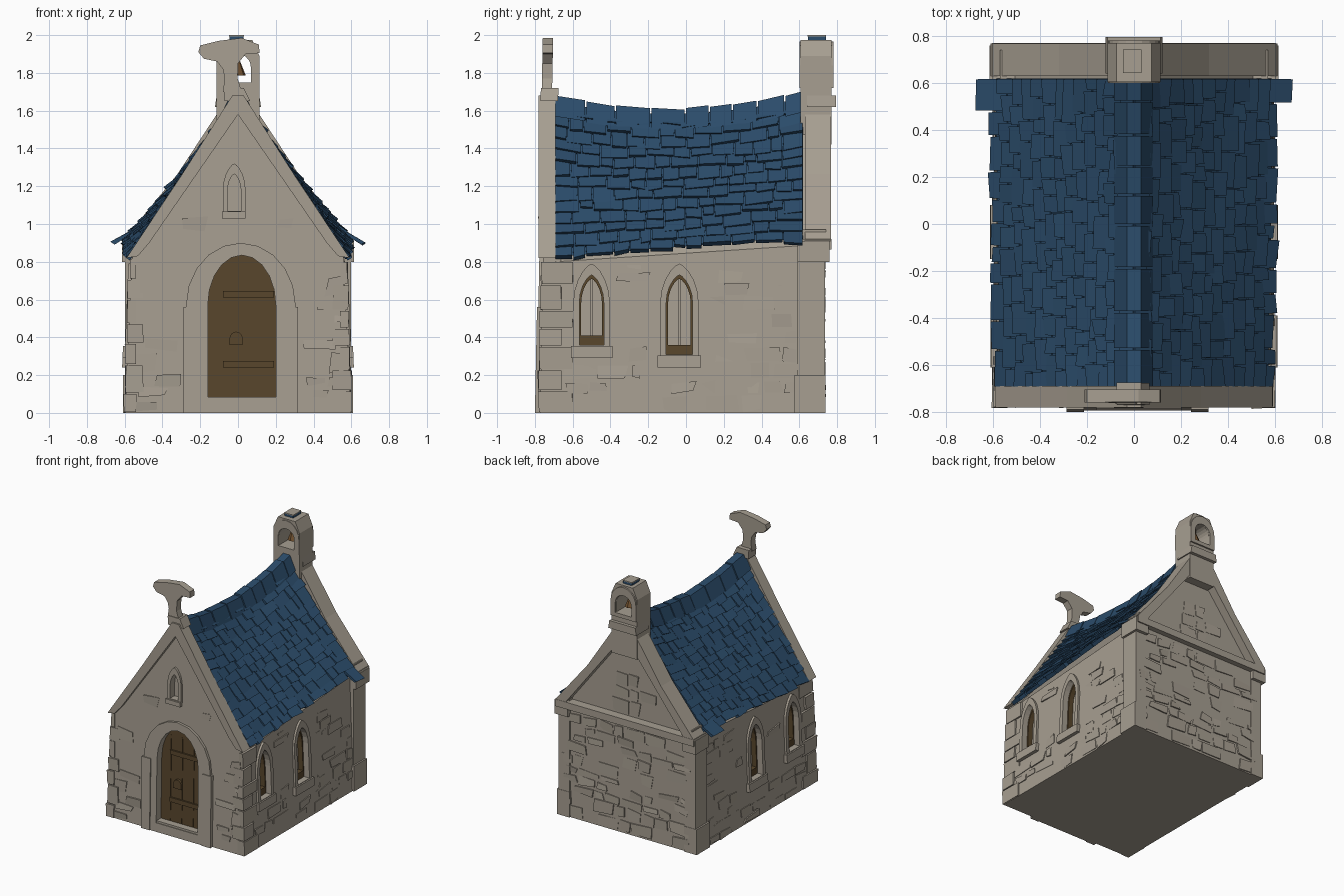
import bpy, bmesh, math, random
from mathutils import Vector

if "Cube" in bpy.data.objects:
    bpy.data.objects.remove(bpy.data.objects["Cube"])

random.seed(4)
R = random.uniform


def material(name, rgb):
    m = bpy.data.materials.new(name)
    m.diffuse_color = (*rgb, 1)
    m.use_nodes = True
    m.node_tree.nodes["Principled BSDF"].inputs["Base Color"].default_value = m.diffuse_color
    return m


STONE = material("warm grey stone", (0.385, 0.343, 0.283))
SLATE = material("blue slate", (0.024, 0.072, 0.145))
WOOD = material("dark brown wood", (0.098, 0.061, 0.025))
BRONZE = material("bronze", (0.17, 0.085, 0.03))

# Wall frames: u along the wall, d outward, z up; front and sides lean inward
FRONT = lambda u, d, z: Vector((u, -(d + .018 - .02 * z), z))
BACK = lambda u, d, z: Vector((u, d, z))
RIGHT = lambda u, d, z: Vector((d + .015 - .04 * z, u, z))
LEFT = lambda u, d, z: Vector((-d - .015 + .04 * z, u, z))


def finish(name, bm, mat):
    bmesh.ops.recalc_face_normals(bm, faces=bm.faces)
    me = bpy.data.meshes.new(name)
    bm.to_mesh(me)
    bm.free()
    me.materials.append(mat)
    ob = bpy.data.objects.new(name, me)
    bpy.context.collection.objects.link(ob)
    return ob


def loft(bm, a, b):
    va, vb = [bm.verts.new(p) for p in a], [bm.verts.new(p) for p in b]
    bm.faces.new(va)
    bm.faces.new(vb[::-1])
    n = len(va)
    for i in range(n):
        bm.faces.new((va[i], vb[i], vb[(i + 1) % n], va[(i + 1) % n]))


def prism(name, outline, d0, d1, frame, mat):
    bm = bmesh.new()
    loft(bm, [frame(u, d0, z) for u, z in outline], [frame(u, d1, z) for u, z in outline])
    return finish(name, bm, mat)


def ring(name, outer, inner, d0, d1, frame, mat):
    bm = bmesh.new()
    loops = [[bm.verts.new(frame(u, d, z)) for u, z in o]
             for o, d in ((outer, d0), (outer, d1), (inner, d1), (inner, d0))]
    n = len(outer)
    for k in range(4):
        a, b = loops[k], loops[(k + 1) % 4]
        for i in range(n):
            bm.faces.new((a[i], a[(i + 1) % n], b[(i + 1) % n], b[i]))
    return finish(name, bm, mat)


def rect(u0, u1, z0, z1):
    return [(u0, z0), (u1, z0), (u1, z1), (u0, z1)]


def arch(c, w, z0, spring, top, power=1.0, n=5):
    """Arch outline; power 1 is round, larger is more pointed."""
    side = []
    for i in range(n + 1):
        t = math.pi / 2 * i / n
        side.append((w * math.cos(t) ** power, spring + (top - spring) * math.sin(t)))
    right = [(w, z0)] + side
    return [(c + u, z) for u, z in right] + [(c - u, z) for u, z in right[-2::-1]]


def cut(ob, cutter):
    mod = ob.modifiers.new("opening", 'BOOLEAN')
    mod.operation, mod.object, mod.solver = 'DIFFERENCE', cutter, 'EXACT'
    bpy.context.view_layer.objects.active = ob
    bpy.ops.object.modifier_apply(modifier=mod.name)
    bpy.data.objects.remove(cutter)


# Walls
front_wall = prism("front_wall", [(-.597, 0), (.597, 0), (.56, .82), (0, 1.62), (-.56, .82)], .66, .755, FRONT, STONE)
body = prism("nave_walls", [(-.595, 0), (.595, 0), (.562, .8), (0, 1.46), (-.562, .8)], -.69, .68, BACK, STONE)
for v in body.data.vertices:
    if v.co.y > 0 and .5 < v.co.z < 1:
        v.co.z += .09
prism("back_wall", rect(-.585, .585, 0, .88), .60, .728, BACK, STONE)
prism("back_cornice", rect(-.605, .605, .865, .92), .61, .77, BACK, STONE)
prism("back_gable", [(-.56, .9), (.56, .9), (0, 1.62)], .61, .70, BACK, STONE)

# Door
cut(front_wall, prism("cutter", arch(.02, .19, .08, .57, .84), .70, .9, FRONT, STONE))
prism("door", arch(.02, .19, .08, .57, .84), .68, .715, FRONT, WOOD)
ring("door_frame", arch(.015, .29, 0, .57, .9), arch(.02, .18, .07, .57, .835), .70, .775, FRONT, STONE)
for s in (-1, 1):
    x = .015 + s * .265
    prism("door_jamb", rect(x - .038, x + .038, 0, .56), .70, .782, FRONT, STONE)
prism("door_step", rect(-.18, .21, 0, .085), .70, .77, FRONT, STONE)
for x in (-.08, .02, .12):
    prism("door_plank_strip", rect(x - .004, x + .004, .09, .76), .71, .72, FRONT, WOOD)
for z in (.24, .61):
    prism("door_hinge", rect(-.08, .19, z, z + .035), .71, .728, FRONT, WOOD)
prism("door_handle", arch(-.01, .035, .36, .39, .43), .71, .735, FRONT, WOOD)

# Front niche
cut(front_wall, prism("cutter", arch(-.02, .04, 1.06, 1.17, 1.27, 1.4), .715, .9, FRONT, STONE))
ring("niche_frame", arch(-.02, .06, 1.04, 1.18, 1.32, 1.4), arch(-.02, .036, 1.07, 1.17, 1.265, 1.4), .70, .772, FRONT, STONE)
prism("niche_sill", rect(-.085, .04, 1.03, 1.065), .72, .785, FRONT, STONE)

# Side windows, the same on both sides
for frame in (RIGHT, LEFT):
    for c, w, z0, top in ((-.5, .065, .36, .73), (-.035, .07, .31, .73)):
        sp = top - .15
        cut(body, prism("cutter", arch(c, w, z0, sp, top, 1.4), .51, .8, frame, STONE))
        ring("window_frame", arch(c, w + .032, z0 - .04, sp, top + .06, 1.4),
             arch(c, w, z0, sp, top, 1.4), .53, .597, frame, STONE)
        ring("window_wood", arch(c, w + .003, z0, sp, top + .003, 1.4),
             arch(c, w - .01, z0 + .05, sp, top - .02, 1.4), .50, .55, frame, WOOD)
        prism("window_mullion", rect(c - .006, c + .006, z0, top - .02), .50, .53, frame, STONE)
        prism("window_sill", rect(c - w - .045, c + w + .045, z0 - .07, z0 - .005), .55, .608, frame, STONE)


# Low stones standing out of the walls
def stones(name, frame, d, u0, u1, z0, z1, blocked, chance, limit=lambda z: 9):
    bm = bmesh.new()
    z = z0
    while z < z1 - .03:
        h = min(R(.06, .12), z1 - z)
        u = u0 + R(0, .05)
        while u < u1 - .06:
            w = min(R(.08, .2), u1 - u)
            hit = any(u < b and u + w > a and z < t and z + h > l for a, b, l, t in blocked)
            if not hit and R(0, 1) < chance and max(abs(u), abs(u + w)) < limit(z + h):
                q = [(a + R(-.012, .012), b + R(-.012, .012)) for a, b in
                     rect(u + .01, u + w - .01, z + .01, z + h - .01)]
                t = d + R(.004, .01)
                loft(bm, [frame(a, d - .03, max(b, 0)) for a, b in q],
                     [frame(a, t + R(-.005, .004), max(b, 0)) for a, b in q])
            u += w
        z += h
    finish(name, bm, STONE)


gable = lambda z: .565 if z < .82 else (1.5 - z) * .72
stones("front_stones", FRONT, .755, -.56, .56, 0, 1.4, [(-.29, .32, 0, .92), (-.12, .08, 1, 1.35)], .75, gable)
holes = [(-.62, -.38, .27, .81), (-.17, .1, .22, .81)]
for nm, fr in (("right_stones", RIGHT), ("left_stones", LEFT)):
    stones(nm, fr, .578, -.68, .6, 0, .8, holes, .65)
stones("back_stones", BACK, .728, -.57, .57, 0, .84, [], .6)
stones("back_gable_stones", BACK, .70, -.45, .45, .93, 1.5, [], .75, lambda z: (1.55 - z) * .7)

# Corner stones at the front, pillars at the back
bm = bmesh.new()
for s in (-1, 1):
    z, k = 0, 0
    while z < .8:
        h = min(R(.09, .15), .82 - z)
        x0, y1 = (.50, -.66) if k % 2 else (.54, -.60)
        out, f = .603 - .038 * z + R(-.004, .004), -.781 + .02 * z + R(-.005, .005)
        q = [(s * x0, f), (s * out, f), (s * out, y1), (s * x0, y1)]
        loft(bm, [Vector((x, y, z + .004)) for x, y in q],
             [Vector((x + R(-.005, .005), y + R(-.005, .005), z + h - .004)) for x, y in q])
        z, k = z + h, k + 1
finish("corner_stones", bm, STONE)
for s in (-1, 1):
    for nm, x, y0, y1, z0, z1 in (("pillar_base", .61, .575, .738, 0, .2), ("pillar", .597, .59, .735, .2, .8),
                                  ("pillar_cap", .615, .59, .76, .8, .91), ("kneeler_stone", .57, .60, .74, .9, .97)):
        prism(nm, rect(min(s * .5, s * x), max(s * .5, s * x), z0, z1), y0, y1, BACK, STONE)

# Gable copings
for s in (-1, 1):
    for nm, pts, a, b in (
            ("front_coping", [(.59, .82), (.53, .83), (.47, .9), (0, 1.58), (0, 1.68), (.03, 1.68), (.285, 1.28)], -.782, -.69),
            ("back_coping", [(.61, .91), (.52, .91), (.04, 1.53), (.04, 1.63), (.10, 1.6), (.32, 1.265)], .63, .768)):
        prism(nm, [(s * x, z) for x, z in pts], a, b, BACK, STONE)

# Broken finial on the front gable
prism("finial_base", [(-.07, 1.65), (.065, 1.65), (.03, 1.72), (-.075, 1.72)], .692, .785, FRONT, STONE)
prism("finial", [(-.08, 1.70), (.02, 1.70), (-.002, 1.77), (.0, 1.85), (.04, 1.9), (.115, 1.905), (.11, 1.95),
                 (.02, 1.985), (-.10, 1.97), (-.20, 1.945), (-.21, 1.91), (-.18, 1.875), (-.11, 1.86), (-.08, 1.82),
                 (-.07, 1.77)], .725, .78, FRONT, STONE)

# Bell tower
tower = prism("bell_tower", [(-.113, 1.42), (.113, 1.42), (.113, 1.89), (.075, 1.975), (-.075, 1.975), (-.113, 1.89)],
              .605, .77, BACK, STONE)
cut(tower, prism("cutter", arch(0, .068, 1.75, 1.83, 1.9), .5, .9, BACK, STONE))
prism("tower_band", [(-.122, 1.62), (.122, 1.62), (.113, 1.68), (-.113, 1.68)], .64, .795, BACK, STONE)
ring("tower_arch", arch(0, .111, 1.72, 1.84, 1.965), arch(0, .07, 1.75, 1.83, 1.9), .6, .782, BACK, STONE)
prism("tower_slate", rect(-.045, .03, 1.97, 1.993), .645, .74, BACK, SLATE)
prism("tower_cap", rect(-.047, .032, 1.993, 2.0), .643, .742, BACK, STONE)
bm = bmesh.new()
for r0, r1, z0, z1 in ((.042, .022, 1.785, 1.835), (.022, .012, 1.835, 1.86), (.008, .008, 1.86, 1.91)):
    loft(bm, *[[Vector((r * math.cos(a * math.pi / 4), .69 + r * math.sin(a * math.pi / 4), z)) for a in range(8)]
               for r, z in ((r0, z0), (r1, z1))])
finish("bell", bm, BRONZE)


# Sagging roof surface: u runs from ridge to eave
def roof(s, u, y):
    t = (y + .7) / 1.32
    ridge = 1.58 + .075 * ((y + .08) / .65) ** 2
    eave = .825 + .09 * min(1, t * 1.2)
    z = ridge + (eave - ridge) * u - .018 * t * math.sin(math.pi * u)
    return Vector((s * (.57 + .02 * t) * u, y, z))


ROWS, Y0, Y1 = 13, -.695, .62
under, slates = bmesh.new(), bmesh.new()
for s in (-1, 1):
    lift = Vector((s * .82, 0, .57))
    grid = [[under.verts.new(roof(s, i / 8, Y0 + (Y1 - Y0) * j / 10)) for j in range(11)] for i in range(9)]
    for i in range(8):
        for j in range(10):
            under.faces.new((grid[i][j], grid[i + 1][j], grid[i + 1][j + 1], grid[i][j + 1]))
    for r in range(ROWS):
        y = Y0
        while y < Y1 - .01:
            w = R(.06, .16)
            w = Y1 - y if Y1 - y - w < .05 else w
            u0, u1 = r / ROWS - .01, min((r + 1.2) / ROWS + R(-.015, .02), 1.02)
            flare = .06 if r == ROWS - 1 and y + w > .52 and y < .56 else 0
            tip = R(.016, .028)
            q = [roof(s, max(u0, 0), y + .002), roof(s, max(u0, 0), y + w - .002),
                 roof(s, u1 + R(-.01, .01), y + w - .004) + Vector((s * flare, 0, -flare * .1)),
                 roof(s, u1 + R(-.01, .01), y + .004) + Vector((s * flare, 0, -flare * .1))]
            top = [p + lift * h for p, h in zip(q, (.006, .006, tip + R(-.005, .005), tip + R(-.005, .005)))]
            loft(slates, [p - lift * .008 for p in q], top)
            y += w
finish("roof_underlay", under, SLATE)
finish("roof_slates", slates, SLATE)

# Ridge caps
bm = bmesh.new()
y = Y0
while y < Y1 - .01:
    w = R(.12, .19)
    w = Y1 - y if Y1 - y - w < .08 else w
    ends = []
    for yy, e in ((y + .004, 0), (y + w - .004, R(-.012, .012))):
        z = roof(1, 0, yy).z + .033 + e
        ends.append([Vector((a, yy, z + b)) for a, b in ((-.085, -.11), (-.03, 0), (.03, 0), (.08, -.11), (0, -.05))])
    loft(bm, *ends)
    y += w
finish("ridge_caps", bm, SLATE)
